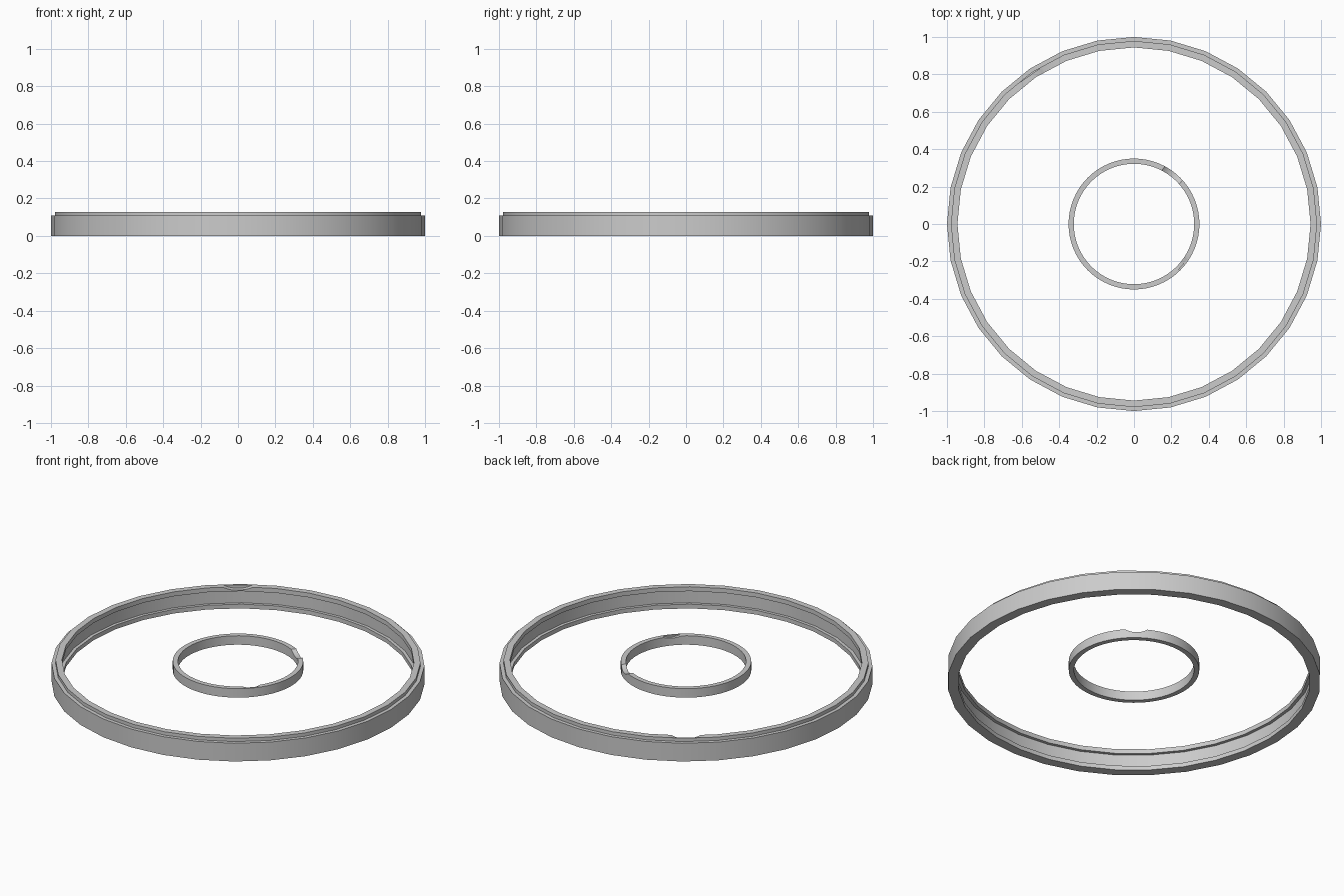
import bpy, bmesh, math
from mathutils import Matrix

if "Cube" in bpy.data.objects:
    bpy.data.objects.remove(bpy.data.objects["Cube"])

grey = bpy.data.materials.new("plain grey")
grey.diffuse_color = (0.6, 0.6, 0.6, 1)
grey.use_nodes = True
grey.node_tree.nodes["Principled BSDF"].inputs["Base Color"].default_value = grey.diffuse_color


def add_object(name, bm):
    bmesh.ops.recalc_face_normals(bm, faces=bm.faces)
    mesh = bpy.data.meshes.new(name)
    bm.to_mesh(mesh)
    bm.free()
    ob = bpy.data.objects.new(name, mesh)
    bpy.context.collection.objects.link(ob)
    mesh.materials.append(grey)
    return ob


def lathe(name, profile, sides):
    """Closed (radius, z) profile swept round the z axis."""
    bm = bmesh.new()
    rings = []
    for i in range(sides):
        a = 2 * math.pi * i / sides
        rings.append([bm.verts.new((r * math.cos(a), r * math.sin(a), z)) for r, z in profile])
    n = len(profile)
    for i in range(sides):
        p, q = rings[i], rings[(i + 1) % sides]
        for j in range(n):
            k = (j + 1) % n
            bm.faces.new((p[j], q[j], q[k], p[k]))
    return add_object(name, bm)


def scoop(ob, angle, r0, r1, half_width, depth, top):
    """Cut a shallow rounded notch into the top edge between two radii."""
    radius = (half_width ** 2 + depth ** 2) / (2 * depth)
    a = math.radians(angle)
    mid = (r0 + r1) / 2
    bm = bmesh.new()
    bmesh.ops.create_cone(
        bm, cap_ends=True, segments=64, radius1=radius, radius2=radius, depth=r1 - r0,
        matrix=Matrix.Rotation(a, 4, 'Z')
        @ Matrix.Translation((mid, 0, top - depth + radius))
        @ Matrix.Rotation(math.pi / 2, 4, 'Y'))
    cutter = add_object("notch_cutter", bm)
    cutter.hide_render = True
    mod = ob.modifiers.new("notch", 'BOOLEAN')
    mod.operation = 'DIFFERENCE'
    mod.solver = 'EXACT'
    mod.object = cutter
    bpy.context.view_layer.objects.active = ob
    bpy.ops.object.modifier_apply(modifier=mod.name)
    bpy.data.objects.remove(cutter)


def smooth(ob):
    bpy.ops.object.select_all(action='DESELECT')
    ob.select_set(True)
    bpy.context.view_layer.objects.active = ob
    bpy.ops.object.shade_smooth_by_angle(angle=math.radians(30))


TOP = 0.128

# Outer rim: stepped top, with a groove running round the inside wall
outer = lathe("outer_rim", [
    (1.0, 0), (1.0, 0.108), (0.979, 0.108), (0.979, TOP), (0.944, TOP),
    (0.944, 0.102), (0.962, 0.102), (0.962, 0.025), (0.944, 0.025), (0.944, 0)], 32)
scoop(outer, 125, 0.90, 0.968, 0.08, 0.02, TOP)
smooth(outer)

# Inner ring: thin band floating level with the top of the rim
inner = lathe("inner_ring", [
    (0.35, 0.075), (0.35, TOP), (0.322, TOP), (0.322, 0.075)], 64)
scoop(inner, 52, 0.28, 0.40, 0.06, 0.02, TOP)
scoop(inner, -42, 0.28, 0.338, 0.05, 0.01, TOP)
smooth(inner)
